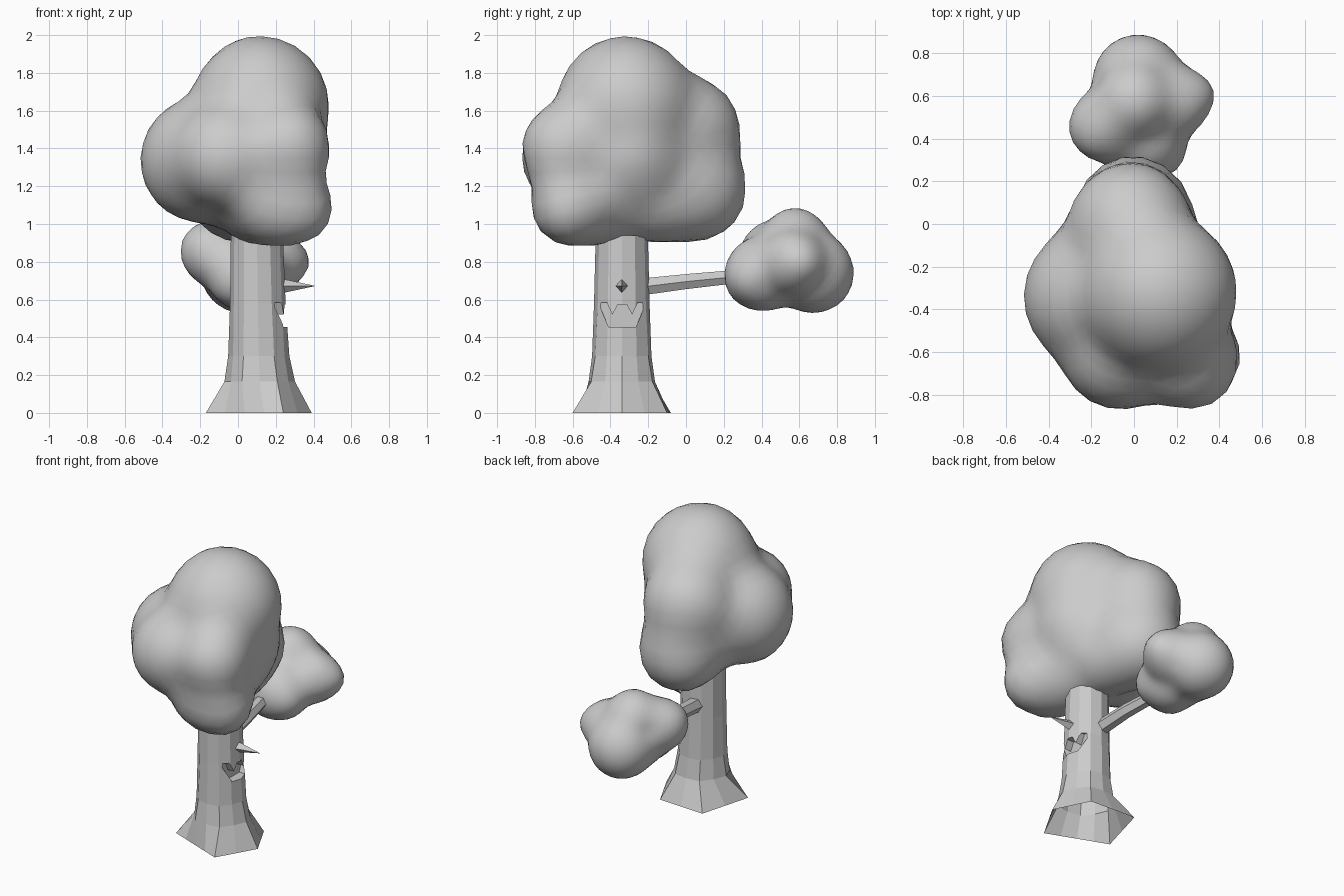
import bpy, bmesh, math
from mathutils import Vector

if "Cube" in bpy.data.objects:
    bpy.data.objects.remove(bpy.data.objects["Cube"])

grey = bpy.data.materials.new("plain_grey")
grey.diffuse_color = (0.6, 0.6, 0.6, 1)
grey.use_nodes = True
grey.node_tree.nodes["Principled BSDF"].inputs["Base Color"].default_value = grey.diffuse_color


def add_object(name, bm, smooth=False):
    bmesh.ops.recalc_face_normals(bm, faces=bm.faces[:])
    for f in bm.faces:
        f.smooth = smooth
    me = bpy.data.meshes.new(name)
    bm.to_mesh(me)
    bm.free()
    me.materials.append(grey)
    ob = bpy.data.objects.new(name, me)
    bpy.context.collection.objects.link(ob)
    return ob


def skin(bm, rings):
    """Bridge rings of points and cap both ends."""
    vs = [[bm.verts.new(p) for p in ring] for ring in rings]
    n = len(vs[0])
    for a, b in zip(vs, vs[1:]):
        for i in range(n):
            j = (i + 1) % n
            bm.faces.new((a[i], a[j], b[j], b[i]))
    bm.faces.new(vs[0][::-1])
    bm.faces.new(vs[-1])


def lobed_crown(name, centre, lobes, grow, passes):
    """Ball pushed out to the outer hull of overlapping lobes, then softened."""
    bm = bmesh.new()
    bmesh.ops.create_icosphere(bm, subdivisions=4, radius=1)
    c = Vector(centre)
    reach = {}
    for v in bm.verts:
        d = v.co.normalized()
        reach[v] = 0.1
        for x, y, z, r in lobes:
            o = Vector((x, y, z)) - c
            t = o.dot(d)
            h = r * r - (o.length_squared - t * t)
            if h > 0:
                reach[v] = max(reach[v], t + math.sqrt(h))
    for _ in range(passes):
        near = {v: [reach[e.other_vert(v)] for e in v.link_edges] for v in reach}
        reach = {v: 0.5 * reach[v] + 0.5 * sum(n) / len(n) for v, n in near.items()}
    for v in bm.verts:
        v.co = c + v.co.normalized() * (reach[v] + grow)
    return add_object(name, bm, True)


# Trunk: irregular flared foot turning into a twelve-sided column
CY = -0.34
corners = [(0, 0.39, -0.34), (2, 0.27, -0.10), (4, -0.07, -0.08),
           (6, -0.17, -0.44), (10, 0.24, -0.60), (12, 0.39, -0.34)]
foot = []
for (i, xa, ya), (j, xb, yb) in zip(corners, corners[1:]):
    for k in range(j - i):
        t = k / (j - i)
        foot.append((xa + (xb - xa) * t, ya + (yb - ya) * t, 0))
rings = [foot]
for z, r, mid, cx in [(0.165, 0.187, 0.94, 0.115), (0.30, 0.162, 0.97, 0.11),
                      (0.58, 0.147, 1, 0.105), (0.94, 0.138, 1, 0.10)]:
    ring = []
    for i in range(12):
        a = math.radians(30 * i)
        rr = r * (mid if i % 2 else 1)
        ring.append((cx + rr * math.cos(a), CY + rr * math.sin(a), z))
    rings.append(ring)
bm = bmesh.new()
skin(bm, rings)
trunk = add_object("trunk", bm)

# Mouth cutter: trapezoid whose top edge leaves two fangs standing
mouth = [(-0.465, 0.585), (-0.41, 0.455), (-0.265, 0.455), (-0.21, 0.585),
         (-0.255, 0.585), (-0.285, 0.52), (-0.315, 0.575), (-0.36, 0.575),
         (-0.39, 0.52), (-0.42, 0.585)]
bm = bmesh.new()
skin(bm, [[(x, y, z) for y, z in mouth] for x in (0.195, 0.4)])
cutter = add_object("mouth_cutter", bm)
cutter.hide_render = True
mod = trunk.modifiers.new("mouth", 'BOOLEAN')
mod.operation = 'DIFFERENCE'
mod.solver = 'EXACT'
mod.object = cutter
bpy.context.view_layer.objects.active = trunk
bpy.ops.object.modifier_apply(modifier="mouth")
bpy.data.objects.remove(cutter)

# Open both hidden ends of the trunk
bm = bmesh.new()
bm.from_mesh(trunk.data)
ends = [f for f in bm.faces if all(v.co.z < 0.001 for v in f.verts)
        or all(v.co.z > 0.93 for v in f.verts)]
bmesh.ops.delete(bm, geom=ends, context='FACES')
bm.to_mesh(trunk.data)
bm.free()

# Nose: four-sided spike
bm = bmesh.new()
ring = [bm.verts.new(p) for p in [(0.225, CY - 0.035, 0.672), (0.225, CY, 0.632),
                                  (0.225, CY + 0.035, 0.672), (0.225, CY, 0.712)]]
tip = bm.verts.new((0.41, CY, 0.672))
for i in range(4):
    bm.faces.new((ring[i], ring[(i + 1) % 4], tip))
bm.faces.new(ring)
add_object("nose_spike", bm)

# Branch: six-sided, reaching back to the small crown
rings = []
for x, y, z, r in [(0.08, -0.25, 0.665, 0.052), (0.06, 0.0, 0.695, 0.046),
                   (0.03, 0.2, 0.715, 0.042), (0.02, 0.35, 0.725, 0.036)]:
    rings.append([(x + r * math.cos(i * math.pi / 3), y,
                   z + r * math.sin(i * math.pi / 3)) for i in range(6)])
bm = bmesh.new()
skin(bm, rings)
add_object("branch", bm)

# Large crown
lobed_crown("large_crown", (0.05, -0.33, 1.35), [
    (0.05, -0.33, 1.36, 0.40),      # core
    (0.12, -0.32, 1.635, 0.362),    # top
    (-0.19, -0.34, 1.34, 0.33),     # left
    (-0.12, -0.24, 1.35, 0.31),     # back left
    (-0.02, 0.01, 1.50, 0.285),     # upper back
    (0.0, 0.05, 1.18, 0.28),        # lower back
    (0.03, 0.08, 1.10, 0.20),       # low back edge
    (0.27, -0.65, 1.41, 0.23),      # front right
    (-0.07, -0.60, 1.36, 0.275),    # front left
    (0.31, -0.62, 1.08, 0.205),     # low right
    (0.18, -0.60, 1.10, 0.22),      # low front
    (0.12, -0.42, 1.14, 0.25),      # underside
    (0.08, -0.15, 1.14, 0.24),      # back underside
    (0.20, -0.30, 1.38, 0.27),      # right side
], 0.004, 3)

# Small crown at the branch end
lobed_crown("small_crown", (0.02, 0.54, 0.77), [
    (0.01, 0.55, 0.78, 0.21),       # core
    (0.02, 0.68, 0.74, 0.205),      # back
    (-0.14, 0.46, 0.85, 0.165),     # left
    (-0.22, 0.46, 0.89, 0.09),      # left point
    (0.04, 0.40, 0.735, 0.19),      # front
    (0.0, 0.36, 0.71, 0.15),        # low front
    (0.12, 0.34, 0.72, 0.125),      # front point
    (0.18, 0.57, 0.80, 0.165),      # right
    (0.30, 0.61, 0.80, 0.10),       # right point
    (0.0, 0.58, 0.91, 0.17),        # top
], 0.01, 5)
